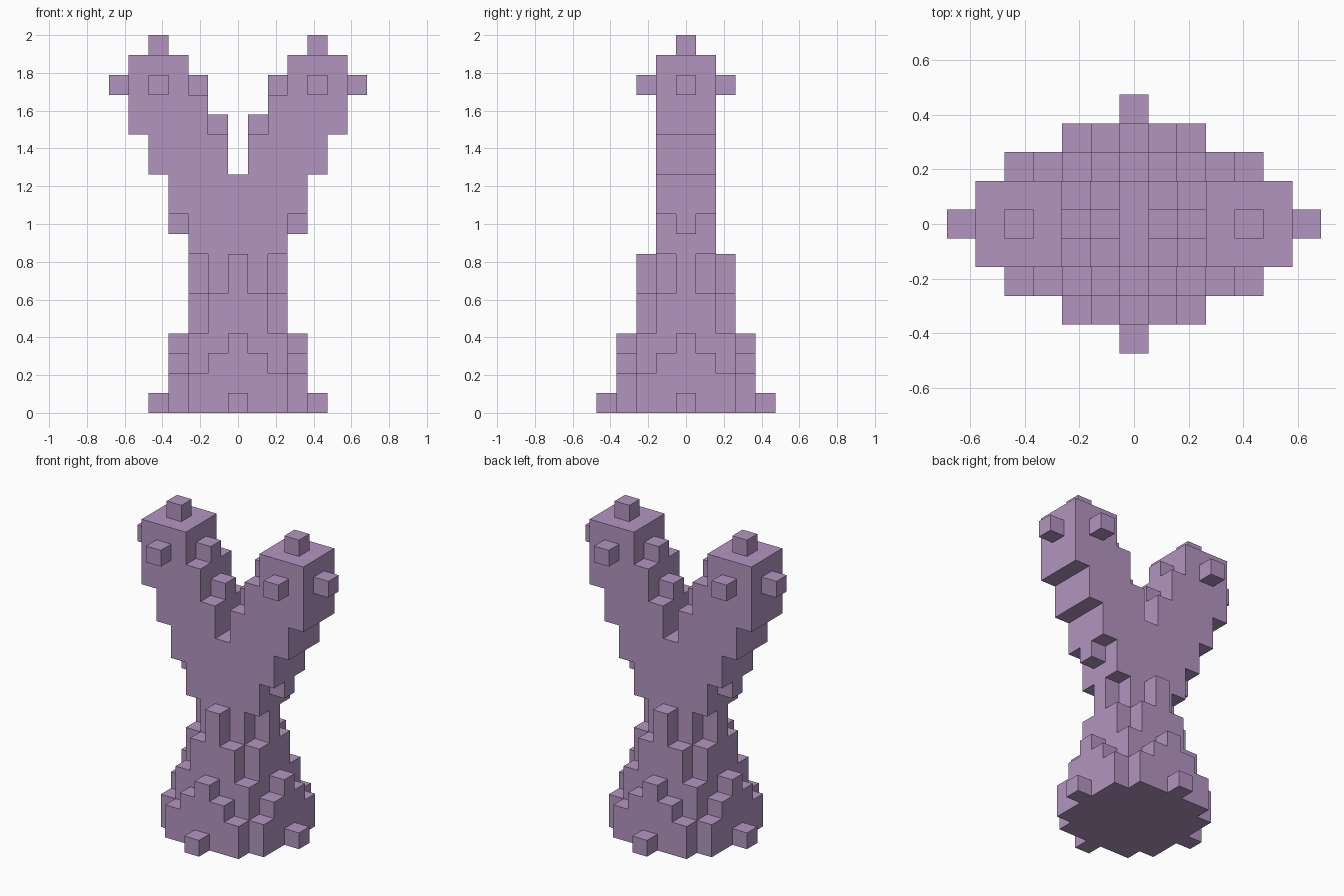
import bpy, bmesh
from mathutils import Vector

if "Cube" in bpy.data.objects:
    bpy.data.objects.remove(bpy.data.objects["Cube"])

U = 2 / 19          # edge of one cube; the model is 19 cubes tall
cells = set()


def block(xs, ys, zs):
    """Fill a box of cubes, mirrored in x (inclusive index ranges)."""
    for x in range(xs[0], xs[1] + 1):
        for y in range(ys[0], ys[1] + 1):
            for z in range(zs[0], zs[1] + 1):
                cells.update({(x, y, z), (-x, y, z)})


def disc(z, r2):
    """Fill a round layer of cubes with squared radius r2."""
    for x in range(-4, 5):
        for y in range(-4, 5):
            if x * x + y * y <= r2:
                cells.add((x, y, z))


# Flared foot and tapering trunk
for z, r2 in enumerate((16, 13, 10, 9, 5, 5, 4, 4)):
    disc(z, r2)

# Neck widening into the fork
block((0, 2), (-1, 1), (8, 9))
block((3, 3), (0, 0), (9, 9))
block((0, 3), (-1, 1), (10, 11))

# Two stepped branches
block((1, 4), (-1, 1), (12, 13))
block((2, 5), (-1, 1), (14, 15))
block((1, 1), (0, 0), (14, 14))

# Rounded branch tips with a knob on each side
block((3, 5), (-1, 1), (16, 17))
block((2, 6), (0, 0), (16, 16))
block((4, 4), (-2, 2), (16, 16))
block((4, 4), (0, 0), (18, 18))

# Skin the cubes: keep only faces that border empty space
bm = bmesh.new()
verts = {}


def corner(p):
    key = tuple(round(2 * c) for c in p)
    if key not in verts:
        verts[key] = bm.verts.new(p * U)
    return verts[key]


for cell in cells:
    centre = Vector(cell) + Vector((0, 0, 0.5))
    for axis in range(3):
        for sign in (-1, 1):
            n = Vector((0, 0, 0))
            n[axis] = sign
            if tuple(int(a + b) for a, b in zip(cell, n)) in cells:
                continue
            a = Vector((0, 0, 0))
            a[(axis + 1) % 3] = 0.5
            b = n.cross(a)
            mid = centre + n * 0.5
            bm.faces.new([corner(mid + o) for o in (-a - b, a - b, a + b, b - a)])

# Merge flat neighbouring squares into clean faces
bmesh.ops.dissolve_limit(bm, angle_limit=0.01, verts=bm.verts[:], edges=bm.edges[:])
mesh = bpy.data.meshes.new("forked_trunk")
bm.to_mesh(mesh)
bm.free()

mat = bpy.data.materials.new("mauve")
mat.diffuse_color = (0.45, 0.30, 0.53, 1)
mat.use_nodes = True
mat.node_tree.nodes["Principled BSDF"].inputs["Base Color"].default_value = mat.diffuse_color
mesh.materials.append(mat)
bpy.context.collection.objects.link(bpy.data.objects.new("forked_trunk", mesh))
